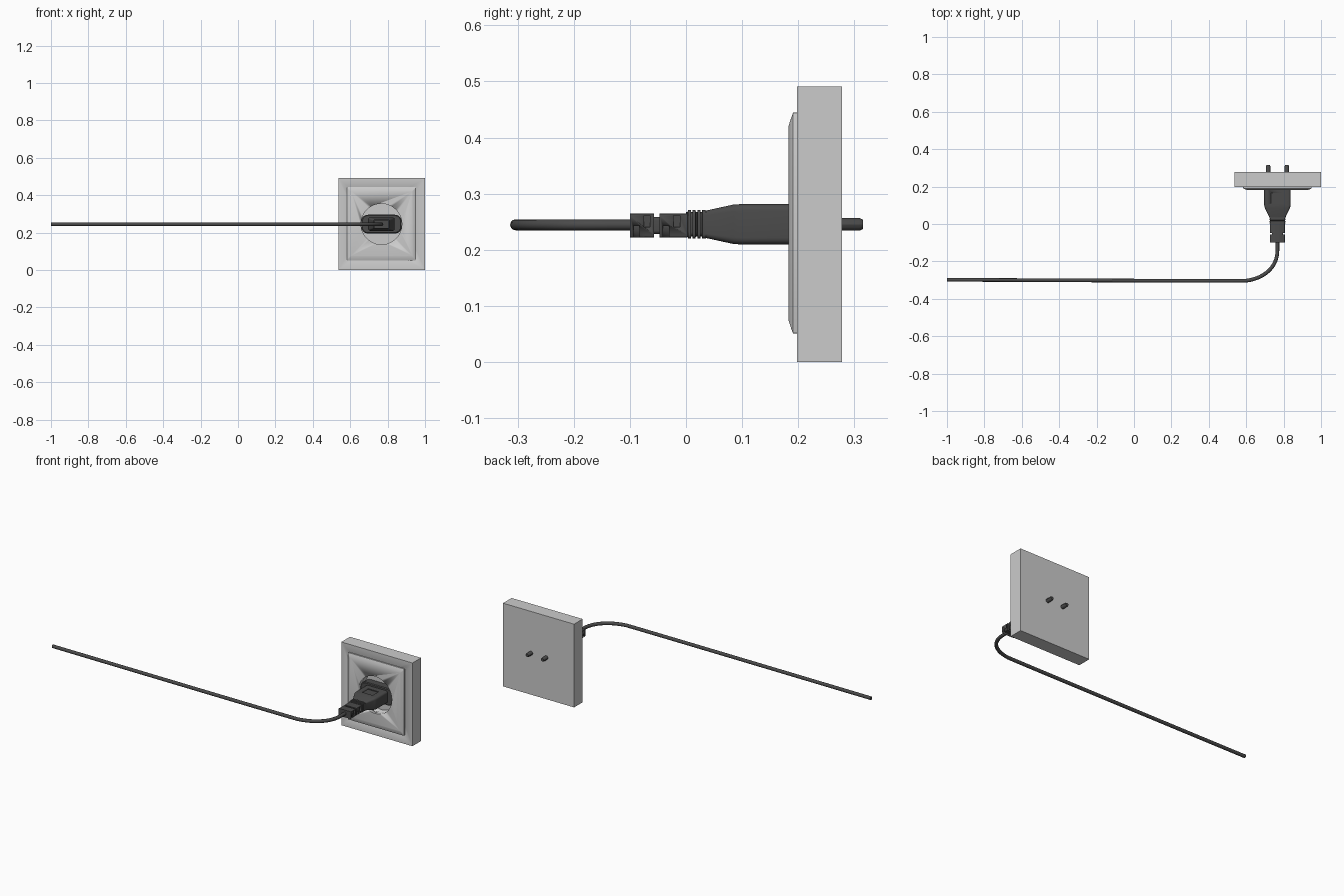
import bpy, bmesh, math
from mathutils import Vector

if "Cube" in bpy.data.objects:
    bpy.data.objects.remove(bpy.data.objects["Cube"])

CX, CZ = 0.767, 0.2455


def finish(bm, name, angle=30):
    bmesh.ops.recalc_face_normals(bm, faces=bm.faces)
    me = bpy.data.meshes.new(name)
    bm.to_mesh(me)
    bm.free()
    ob = bpy.data.objects.new(name, me)
    bpy.context.collection.objects.link(ob)
    bpy.ops.object.select_all(action='DESELECT')
    ob.select_set(True)
    bpy.context.view_layer.objects.active = ob
    bpy.ops.object.shade_smooth_by_angle(angle=math.radians(angle))
    return ob


def loft(name, sections, cx=CX, cz=CZ, seg=5):
    """Rounded rectangles (y, half width, half height, corner radius) joined along y."""
    bm = bmesh.new()
    rings = []
    for y, w, h, r in sections:
        ring = []
        for q, (sx, sz) in enumerate([(1, 1), (-1, 1), (-1, -1), (1, -1)]):
            for i in range(seg + 1):
                a = math.pi / 2 * (q + i / seg)
                ring.append(bm.verts.new((cx + sx * (w - r) + r * math.cos(a), y,
                                          cz + sz * (h - r) + r * math.sin(a))))
        rings.append(ring)
    n = len(rings[0])
    for a, b in zip(rings, rings[1:]):
        for i in range(n):
            bm.faces.new((a[i], a[(i + 1) % n], b[(i + 1) % n], b[i]))
    bm.faces.new(rings[0])
    bm.faces.new(rings[-1])
    return finish(bm, name)


def box(name, x0, x1, y0, y1, z0, z1):
    bm = bmesh.new()
    bmesh.ops.create_cube(bm, size=1)
    for v in bm.verts:
        v.co = ((x0 + x1) / 2 + v.co.x * (x1 - x0), (y0 + y1) / 2 + v.co.y * (y1 - y0),
                (z0 + z1) / 2 + v.co.z * (z1 - z0))
    return finish(bm, name)


def cut(ob, cutter, remove=True):
    m = ob.modifiers.new("cut", 'BOOLEAN')
    m.object, m.solver = cutter, 'EXACT'
    bpy.ops.object.select_all(action='DESELECT')
    ob.select_set(True)
    bpy.context.view_layer.objects.active = ob
    bpy.ops.object.modifier_apply(modifier=m.name)
    if remove:
        bpy.data.objects.remove(cutter)


# Wall block and bevelled cover with the round socket recess
wall = box("wall_block", 0.536, 1.0, 0.198, 0.278, 0, 0.491)
cover = loft("socket_cover", [(0.205, 0.183, 0.197, 0.003), (0.191, 0.183, 0.197, 0.003),
                              (0.1875, 0.179, 0.188, 0.003), (0.183, 0.165, 0.174, 0.003)],
             cz=0.2475, seg=2)
recess = loft("recess_cutter", [(0.15, 0.109, 0.109, 0.109), (0.243, 0.109, 0.109, 0.109)], seg=12)
recess.hide_render = True
cut(wall, recess, False)
cut(cover, recess)

# Plug flange inside the recess
loft("plug_flange", [(0.244, 0.108, 0.05, 0.035), (0.203, 0.108, 0.05, 0.035),
                     (0.198, 0.103, 0.046, 0.033)])

# Plug body tapering to the ridged collar
profile = [(0.21, 0.071, 0.036, 0.012), (0.1, 0.071, 0.036, 0.012), (0.085, 0.067, 0.0352, 0.012),
           (0.036, 0.043, 0.0245, 0.008)]
for k in range(4):
    y = 0.034 - 0.0085 * k
    profile += [(y, 0.043, 0.0255, 0.008), (y - 0.005, 0.0425, 0.0255, 0.008),
                (y - 0.0055, 0.039, 0.0215, 0.008), (y - 0.008, 0.039, 0.0215, 0.008)]
profile.append((0.0, 0.039, 0.0215, 0.006))
body = loft("plug_body", profile)

# Shallow finger grips, above and below
for s in (1, -1):
    z = CZ + s * 0.036
    cut(body, box("grip_cutter", CX - 0.035, CX + 0.035, 0.11, 0.165, z - 0.005, z + 0.005))

# Strain relief: two slotted blocks on a thin core
loft("relief_core", [(0.01, 0.03, 0.015, 0.006), (-0.09, 0.03, 0.015, 0.006)], cz=0.2435)
for name, y0, y1 in (("relief_block_rear", -0.047, 0.003), ("relief_block_front", -0.1, -0.057)):
    block = loft(name, [(y1, 0.04, 0.0215, 0.004), (y0, 0.04, 0.0215, 0.004)], cz=0.2435, seg=2)
    for s in (1, -1):
        for i, (z0, z1) in enumerate(((0.22, 0.243), (0.241, 0.261))):
            y = y0 + 0.006 + i * 0.019
            x = CX + s * 0.04
            cut(block, box("slot_cutter", x - 0.008, x + 0.008, y, y + 0.011, z0, z1))

# Two contact pins through the back
for side, s in (("left", -1), ("right", 1)):
    loft("pin_" + side, [(0.235, 0.012, 0.0115, 0.0115), (0.309, 0.012, 0.0115, 0.0115),
                         (0.315, 0.009, 0.0085, 0.0085)], cx=CX + s * 0.05, seg=3)

# Cable: a straight run that bends into the plug
cu = bpy.data.curves.new("cable", 'CURVE')
cu.dimensions = '3D'
cu.bevel_depth = 0.0098
cu.bevel_resolution = 4
cu.resolution_u = 14
cu.use_fill_caps = True
sp = cu.splines.new('BEZIER')
path = [((CX, -0.08), (0, 0.02)), ((CX, -0.14), (0.0, 0.02)), ((0.6, -0.303), (0.0, 0)),
        ((-1.0, -0.298), (0.3, 0))]
sp.bezier_points.add(len(path) - 1)
for p, ((x, y), _) in zip(sp.bezier_points, path):
    p.co = p.handle_left = p.handle_right = (x, y, 0.2445)
    p.handle_left_type = p.handle_right_type = 'FREE'
b = sp.bezier_points
b[1].handle_right = Vector((CX, -0.235, 0.2445))
b[2].handle_left = Vector((0.69, -0.292, 0.2445))
b[2].handle_right = Vector((0.52, -0.306, 0.2445))
cable = bpy.data.objects.new("cable", cu)
bpy.context.collection.objects.link(cable)

# Dark plastic for plug and cable
dark = bpy.data.materials.new("dark_plastic")
dark.diffuse_color = (0.07, 0.07, 0.07, 1)
dark.use_nodes = True
dark.node_tree.nodes["Principled BSDF"].inputs["Base Color"].default_value = dark.diffuse_color
for ob in bpy.context.collection.objects:
    if ob.name not in ("wall_block", "socket_cover"):
        ob.data.materials.clear()
        ob.data.materials.append(dark)
